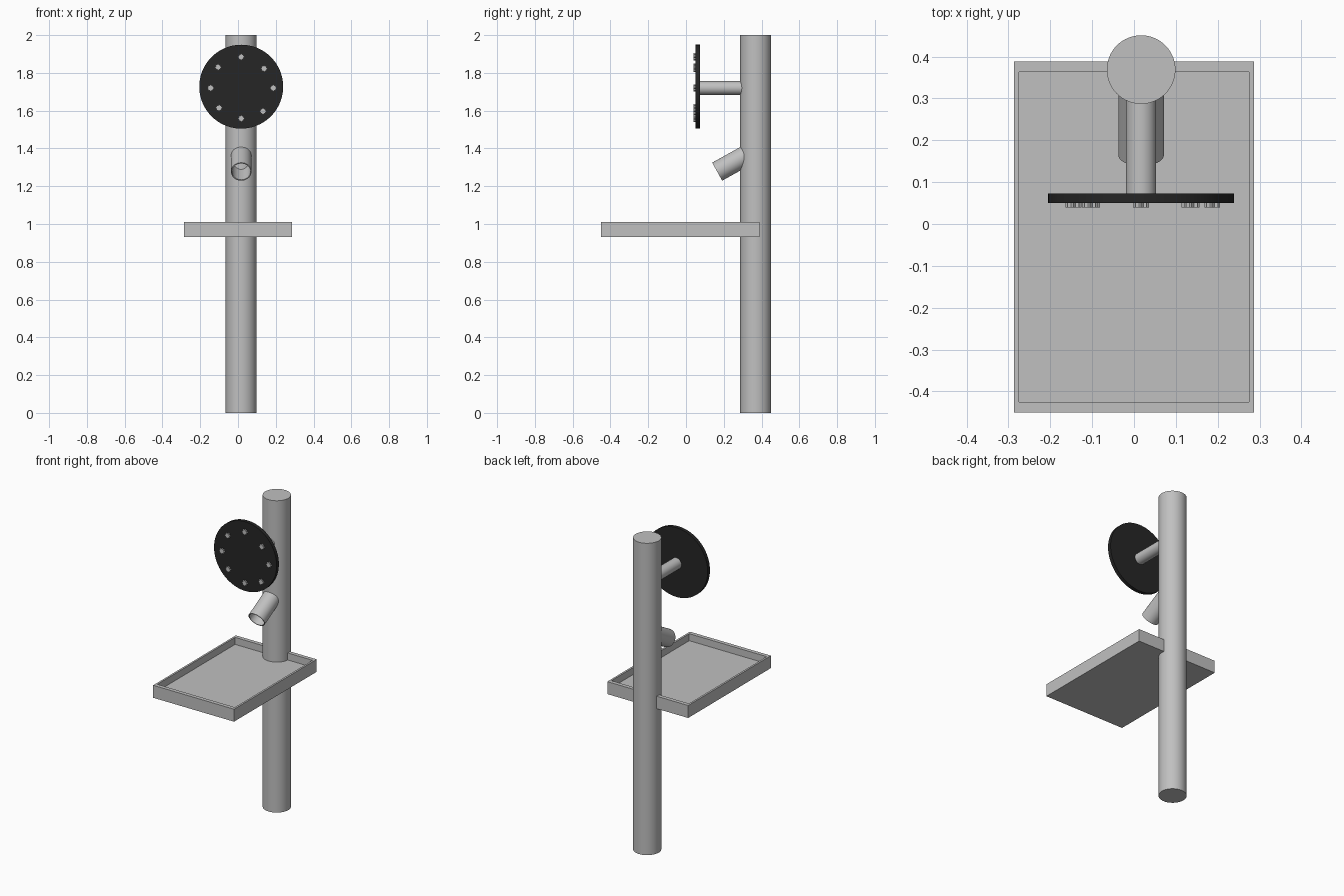
import bpy, bmesh, math
from mathutils import Vector

if "Cube" in bpy.data.objects:
    bpy.data.objects.remove(bpy.data.objects["Cube"])


def material(name, value):
    m = bpy.data.materials.new(name)
    m.use_nodes = True
    color = (value, value, value, 1)
    m.diffuse_color = color
    m.node_tree.nodes["Principled BSDF"].inputs["Base Color"].default_value = color
    return m


GREY = material("light grey metal", 0.53)
BLACK = material("matte black", 0.019)
CX = 0.017  # shared centre line of the post and fittings


def finish(name, bm, mat, smooth=True):
    bmesh.ops.recalc_face_normals(bm, faces=bm.faces)
    mesh = bpy.data.meshes.new(name)
    bm.to_mesh(mesh)
    bm.free()
    mesh.materials.append(mat)
    obj = bpy.data.objects.new(name, mesh)
    bpy.context.collection.objects.link(obj)
    if smooth:
        bpy.ops.object.select_all(action="DESELECT")
        obj.select_set(True)
        bpy.context.view_layer.objects.active = obj
        bpy.ops.object.shade_smooth_by_angle(angle=math.radians(30))
    return obj


def rod(name, start, end, radius, mat, sides=64, inner=None, star=1.0):
    """Rod between two points; inner makes it a tube, star pulls in every other side."""
    start, end = Vector(start), Vector(end)
    turn = (end - start).to_track_quat("Z", "Y")
    bm = bmesh.new()

    def ring(centre, r):
        return [bm.verts.new(centre + turn @ Vector((
            r * (star if i % 2 else 1) * math.cos(math.tau * i / sides),
            r * (star if i % 2 else 1) * math.sin(math.tau * i / sides), 0)))
            for i in range(sides)]

    def bridge(a, b):
        for i in range(sides):
            j = (i + 1) % sides
            bm.faces.new((a[i], a[j], b[j], b[i]))

    low, high = ring(start, radius), ring(end, radius)
    bridge(low, high)
    if inner:
        low_in, high_in = ring(start, inner), ring(end, inner)
        bridge(high, high_in)
        bridge(high_in, low_in)
        bridge(low_in, low)
    else:
        bm.faces.new(low)
        bm.faces.new(high)
    return finish(name, bm, mat, smooth=star == 1.0)


# Upright post
rod("post", (CX, 0.369, 0), (CX, 0.369, 2), 0.082, GREY)

# Shallow tray with a raised rim
bm = bmesh.new()
bmesh.ops.create_cube(bm, size=1)
for v in bm.verts:
    v.co = Vector((v.co.x * 0.574, v.co.y * 0.838 - 0.031, v.co.z * 0.08 + 0.97))
bm.normal_update()
top = max(bm.faces, key=lambda f: f.calc_center_median().z)
bmesh.ops.inset_region(bm, faces=[top], thickness=0.0175)
for v in top.verts:
    v.co.y = -0.425 if v.co.y < 0 else 0.363
floor = bmesh.ops.extrude_discrete_faces(bm, faces=[top])["faces"][0]
bmesh.ops.translate(bm, verts=floor.verts, vec=(0, 0, -0.045))
finish("tray", bm, GREY, smooth=False)

# Round disc on a horizontal arm
rod("disc_arm", (CX, 0.06, 1.72), (CX, 0.33, 1.72), 0.036, GREY, 48)
rod("disc", (CX, 0.05, 1.727), (CX, 0.073, 1.727), 0.222, BLACK, 96)

# Star shaped studs around the disc face
studs = [(CX, 1.885), (0.138, 1.823), (0.187, 1.72), (0.133, 1.597),
         (CX, 1.558), (-0.10, 1.615), (-0.145, 1.72), (-0.105, 1.83)]
for n, (x, z) in enumerate(studs):
    rod(f"disc_stud_{n + 1}", (x, 0.052, z), (x, 0.04, z), 0.019, GREY, 16, star=0.72)

# Open spout tilted down from the post
rod("spout", (CX, 0.165, 1.277), (CX, 0.325, 1.366), 0.0545, GREY, 48, inner=0.049)
